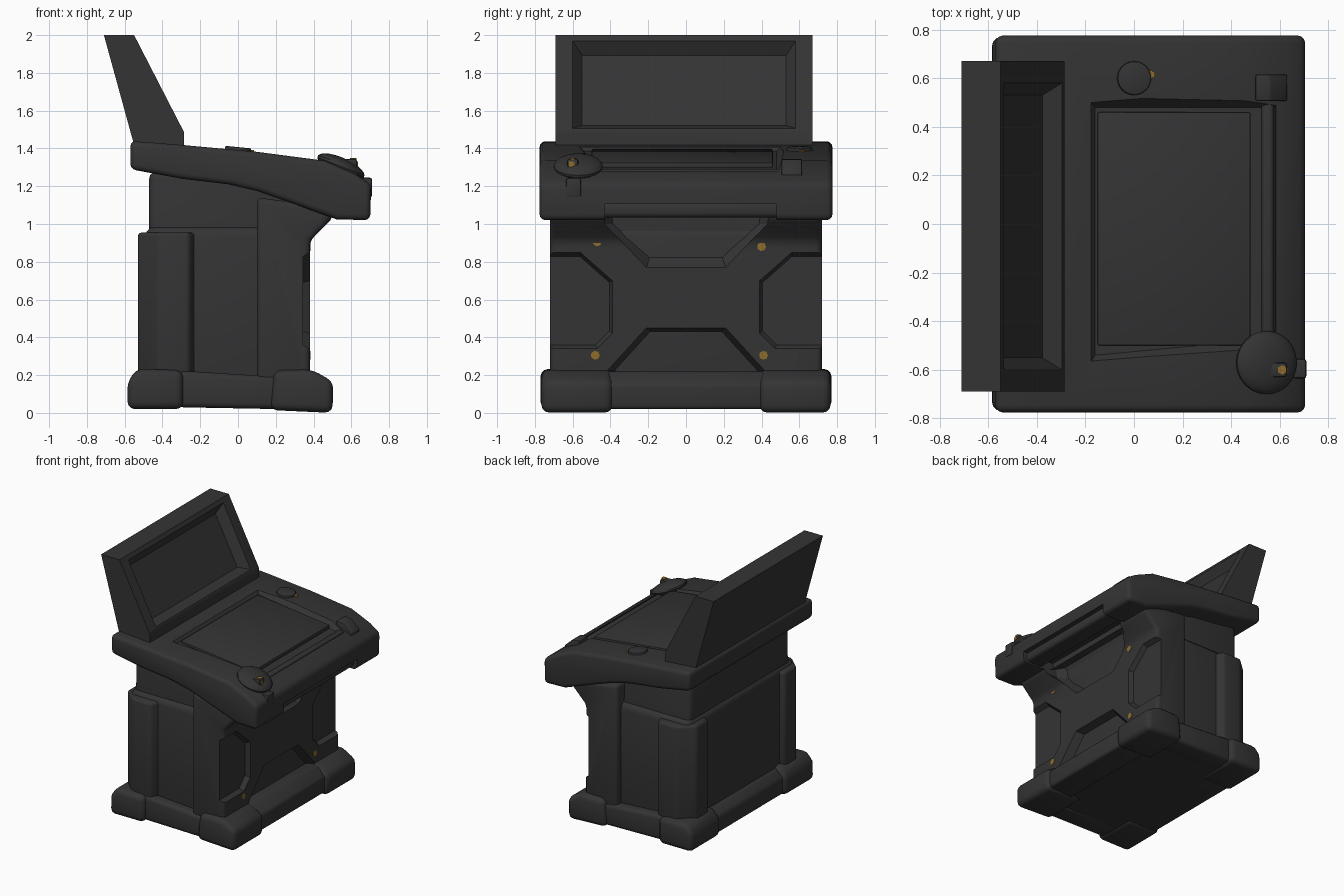
import bpy, bmesh, math
from mathutils import Vector

if "Cube" in bpy.data.objects:
    bpy.data.objects.remove(bpy.data.objects["Cube"])


def material(name, rgb):
    m = bpy.data.materials.new(name)
    m.diffuse_color = (*rgb, 1)
    m.use_nodes = True
    m.node_tree.nodes["Principled BSDF"].inputs["Base Color"].default_value = m.diffuse_color
    return m


GREY = material("charcoal grey", (0.034, 0.034, 0.034))
AMBER = material("worn amber", (0.27, 0.15, 0.025))


def apply(ob, mod):
    bpy.ops.object.select_all(action='DESELECT')
    ob.select_set(True)
    bpy.context.view_layer.objects.active = ob
    bpy.ops.object.modifier_apply(modifier=mod.name)


def finish(name, bm, mat=GREY, bevel=0.0, segs=3):
    bmesh.ops.recalc_face_normals(bm, faces=bm.faces)
    me = bpy.data.meshes.new(name)
    bm.to_mesh(me)
    bm.free()
    me.materials.append(mat)
    ob = bpy.data.objects.new(name, me)
    bpy.context.collection.objects.link(ob)
    if bevel:
        mod = ob.modifiers.new("bevel", 'BEVEL')
        mod.width, mod.segments = bevel, segs
        mod.limit_method, mod.angle_limit = 'ANGLE', math.radians(28)
        apply(ob, mod)
    bpy.ops.object.select_all(action='DESELECT')
    ob.select_set(True)
    bpy.context.view_layer.objects.active = ob
    bpy.ops.object.shade_smooth_by_angle(angle=math.radians(32))
    return ob


def loft(name, rings, **kw):
    """Skin matching rings of points and cap both ends."""
    bm = bmesh.new()
    vs = [[bm.verts.new(p) for p in r] for r in rings]
    n = len(vs[0])
    for a, b in zip(vs, vs[1:]):
        for i in range(n):
            bm.faces.new((a[i], a[(i + 1) % n], b[(i + 1) % n], b[i]))
    bm.faces.new(vs[0])
    bm.faces.new(vs[-1])
    return finish(name, bm, **kw)


def prism_y(name, prof, y0, y1, **kw):
    return loft(name, [[(x, y, z) for x, z in prof] for y in (y0, y1)], **kw)


def prism_z(name, plan, z0, z1, **kw):
    return loft(name, [[(x, y, z) for x, y in plan] for z in (z0, z1)], **kw)


def box(name, x0, x1, y0, y1, z0, z1, **kw):
    return prism_z(name, [(x0, y0), (x1, y0), (x1, y1), (x0, y1)], z0, z1, **kw)


def cut(ob, cutter):
    cutter.hide_render = True
    mod = ob.modifiers.new("cut", 'BOOLEAN')
    mod.operation, mod.solver, mod.object = 'DIFFERENCE', 'EXACT', cutter
    apply(ob, mod)
    bpy.data.objects.remove(cutter)
    bpy.ops.object.shade_smooth_by_angle(angle=math.radians(32))


def front_pocket(ob, outline, x_in, x_out, taper):
    """Tapered pocket in the +x face; outline is (y, z)."""
    cy = sum(p[0] for p in outline) / len(outline)
    cz = sum(p[1] for p in outline) / len(outline)

    def ring(x, k):
        return [(x, cy + (y - cy) * k, cz + (z - cz) * k) for y, z in outline]
    cut(ob, loft("pocket_cutter", [ring(x_in, 1 - taper), ring(0.38, 1), ring(x_out, 1)]))


# Desk top: side profile with thick drooping front edge
desk = prism_y("desk_top", [
    (-0.57, 1.44), (-0.28, 1.417), (0.1, 1.382), (0.46, 1.335), (0.62, 1.265), (0.705, 1.21),
    (0.70, 1.02), (0.52, 1.025), (0.3, 1.105), (0.1, 1.175), (-0.05, 1.21), (-0.3, 1.24),
    (-0.57, 1.29)], -0.775, 0.775, bevel=0.03)
cut(desk, loft("work_surface_cutter", [
    [(-0.16, -0.54, 1.386), (0.58, -0.47, 1.262), (0.58, 0.48, 1.262), (-0.16, 0.48, 1.386)],
    [(-0.2, -0.60, 1.44), (0.60, -0.55, 1.38), (0.60, 0.53, 1.38), (-0.2, 0.53, 1.44)]]))
cut(desk, box("grip_channel_cutter", 0.42, 0.8, -0.43, 0.48, 0.9, 1.105))
box("grip_bar", 0.52, 0.67, -0.46, 0.51, 1.035, 1.115, bevel=0.025)
prism_y("work_surface", [(-0.15, 1.375), (0.48, 1.295), (0.48, 1.325), (-0.15, 1.397)],
        -0.50, 0.46, bevel=0.008, segs=2)

# Front rail, end block and strap
box("front_rail", 0.525, 0.575, -0.5, 0.52, 1.25, 1.29, bevel=0.018)
prism_y("rail_end_block", [(0.50, 1.24), (0.63, 1.24), (0.63, 1.275), (0.56, 1.34), (0.50, 1.345)],
        0.505, 0.615, bevel=0.008, segs=2)
box("edge_strap", 0.63, 0.709, -0.635, -0.555, 1.14, 1.245, bevel=0.01, segs=2)


def disc(name, loc, r, depth, axis, mat=GREY, sides=24, bevel=0.0):
    bm = bmesh.new()
    bmesh.ops.create_cone(bm, cap_ends=True, segments=sides, radius1=r, radius2=r, depth=depth)
    q = Vector((0, 0, 1)).rotation_difference(Vector(axis))
    for v in bm.verts:
        v.co = q @ v.co + Vector(loc)
    return finish(name, bm, mat, bevel, 2)


# Controls on the top
UP = (0.1, 0, 1)
disc("round_button", (0.0, 0.6, 1.392), 0.07, 0.03, UP, bevel=0.008)
disc("button_mark", (0.07, 0.615, 1.388), 0.018, 0.008, UP, AMBER, 6)
bm = bmesh.new()
bmesh.ops.create_uvsphere(bm, u_segments=24, v_segments=12, radius=1)
for v in bm.verts:
    x, y, z = v.co.x * 0.125, v.co.y * 0.13, v.co.z * 0.05
    v.co = (0.545 + x, -0.57 + y, 1.305 + z - 0.38 * x)
finish("control_dome", bm)
box("control_lever", 0.50, 0.63, -0.63, -0.57, 1.29, 1.345, bevel=0.012, segs=2)
disc("lever_mark", (0.61, -0.6, 1.346), 0.02, 0.008, (0, 0, 1), AMBER, 6)
box("lever_front_mark", 0.628, 0.634, -0.62, -0.59, 1.30, 1.33, mat=AMBER)

# Leaning screen with sunken front
screen = prism_y("screen_housing", [(-0.71, 2.0), (-0.55, 2.0), (-0.285, 1.485), (-0.285, 1.40),
                                    (-0.545, 1.40)], -0.69, 0.67)
normal = Vector((0.515, 0, 0.265)).normalized()
slope = Vector((0.265, 0, -0.515))


def screen_ring(depth, m, t0, t1):
    ring = []
    for y, t in ((-0.6 + m, t0), (0.58 - m, t0), (0.58 - m, t1), (-0.6 + m, t1)):
        ring.append(Vector((-0.55, y, 2.0)) + slope * t - normal * depth)
    return ring


cut(screen, loft("screen_cutter", [screen_ring(0.065, 0.05, 0.15, 0.87), screen_ring(0, 0, 0.06, 0.96),
                                   screen_ring(-0.1, 0, 0.06, 0.96)]))

# Pedestal core and neck
box("pedestal_core", -0.49, 0.32, -0.665, 0.665, 0.06, 0.985, bevel=0.05)
loft("neck", [[(-0.47, -w, z), (f, -w, z), (f, w, z), (-0.47, w, z)]
              for z, w, f in ((0.93, 0.64, 0.28), (1.04, 0.62, 0.30), (1.28, 0.62, 0.40))], bevel=0.04)

# Front cross frame, flaring forward below the desk
frame = prism_y("front_cross_frame", [(0.10, 0.1), (0.38, 0.1), (0.38, 0.91), (0.50, 1.03),
                                      (0.50, 1.09), (0.10, 1.14)], -0.72, 0.72, bevel=0.045)
front_pocket(frame, [(-0.42, 0.16), (0.42, 0.16), (0.42, 0.22), (0.21, 0.45), (-0.21, 0.45),
                     (-0.42, 0.22)], 0.31, 0.6, 0.12)
cut(frame, loft("upper_pocket_cutter", [
    [(x, y * k, z) for y, z in ((-0.46, 1.2), (0.46, 1.2), (0.43, 1.0), (0.21, 0.77 + d),
                                (-0.21, 0.77 + d), (-0.43, 1.0))]
    for x, k, d in ((0.31, 0.9, 0.06), (0.38, 1, 0), (0.6, 1, 0))]))
for s in (1, -1):
    front_pocket(frame, [(s * 0.39, 0.42), (s * 0.39, 0.70), (s * 0.56, 0.85), (s * 0.85, 0.85),
                         (s * 0.85, 0.34), (s * 0.47, 0.34)], 0.345, 0.6, 0.08)

# Worn paint marks at the four arms of the cross
for y, z in ((-0.48, 0.305), (0.41, 0.305), (0.40, 0.88), (-0.47, 0.905)):
    disc("paint_mark", (0.380, y, z), 0.024, 0.008, (1, 0, 0), AMBER, 7)

# Mirrored rear posts, feet and side beams
for s, side in ((1, "far"), (-1, "near")):
    prism_z(side + "_rear_post", [(-0.53, s * 0.48), (-0.53, s * 0.62), (-0.42, s * 0.72),
                                  (-0.26, s * 0.72), (-0.22, s * 0.64), (-0.44, s * 0.44)],
            0.12, 0.955, bevel=0.02)
    x_in = [(1.0, 0.0), (1.0, 0.15), (0.85, 0.23)]
    prism_y(side + "_rear_foot", [(-0.585, 0.02), (-0.585, 0.17), (-0.53, 0.235), (-0.29, 0.225),
                                  (-0.29, 0.02)], s * 0.40, s * 0.77, bevel=0.04)
    prism_y(side + "_front_foot", [(0.17, 0.015), (0.50, 0.0), (0.505, 0.165), (0.39, 0.23),
                                   (0.19, 0.225)], s * 0.39, s * 0.765, bevel=0.04)
    prism_y(side + "_side_beam", [(-0.32, 0.03), (0.22, 0.02), (0.22, 0.19), (-0.32, 0.225)],
            s * 0.55, s * 0.735, bevel=0.03)

# Front and rear base beams, and floor plate
prism_y("front_beam", [(0.25, 0.02), (0.475, 0.02), (0.48, 0.15), (0.40, 0.22), (0.25, 0.22)],
        -0.43, 0.43, bevel=0.02)
prism_y("rear_beam", [(-0.56, 0.03), (-0.56, 0.16), (-0.50, 0.22), (-0.35, 0.22), (-0.35, 0.03)],
        -0.43, 0.43, bevel=0.02)
box("floor_plate", -0.5, 0.42, -0.66, 0.66, 0.03, 0.1)
